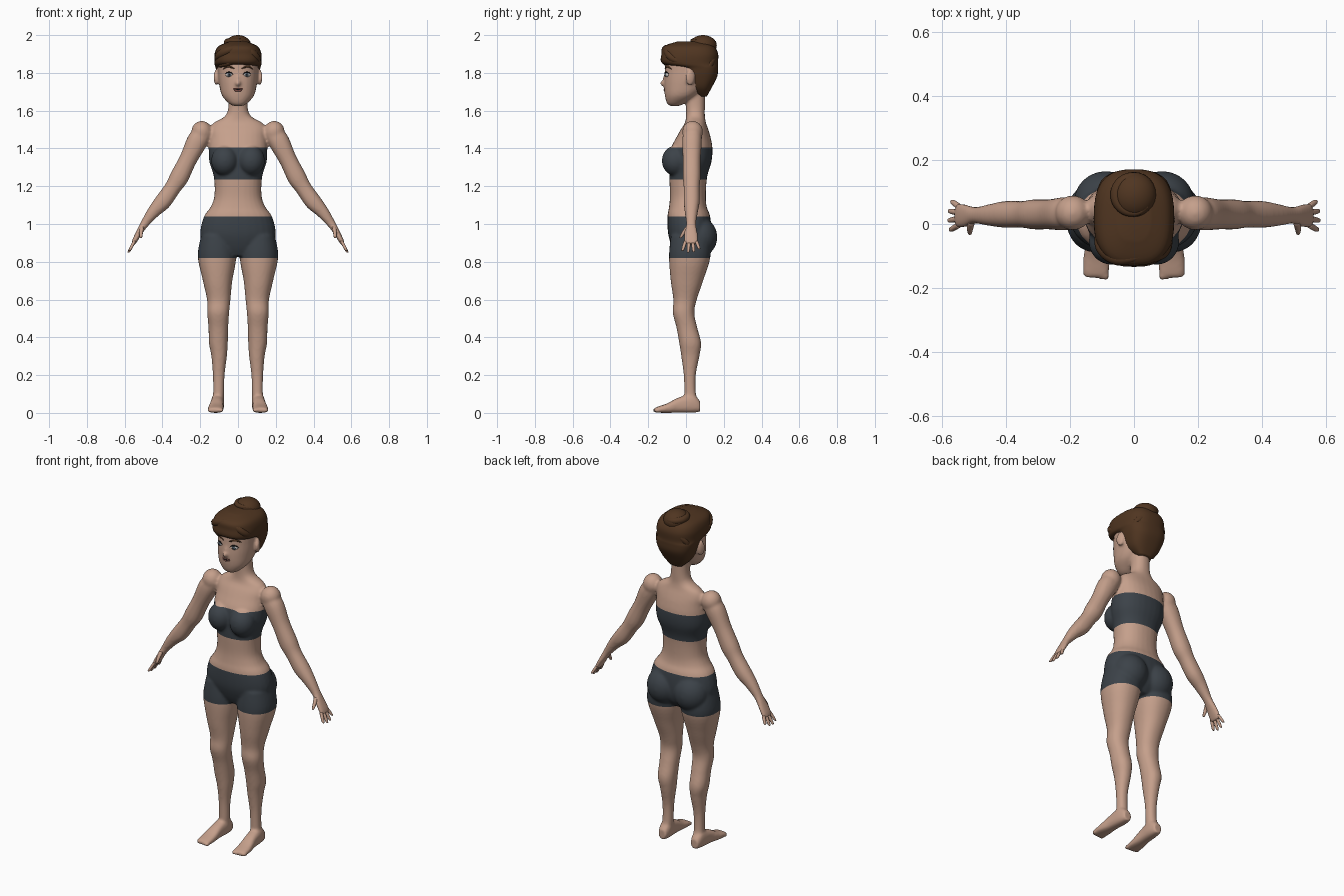
import bpy, bmesh, math
from mathutils import Vector, Matrix

if "Cube" in bpy.data.objects:
    bpy.data.objects.remove(bpy.data.objects["Cube"], do_unlink=True)

X, Y, Z = Vector((1, 0, 0)), Vector((0, 1, 0)), Vector((0, 0, 1))
SIDES = (1, -1)


def material(name, r, g, b):
    mat = bpy.data.materials.new(name)
    mat.use_nodes = True
    mat.diffuse_color = (r, g, b, 1)
    shader = next(n for n in mat.node_tree.nodes if n.type == 'BSDF_PRINCIPLED')
    shader.inputs["Base Color"].default_value = (r, g, b, 1)
    return mat


skin = material("skin", .56, .35, .26)
cloth = material("dark_cloth", .045, .055, .066)
brown = material("brown_hair", .08, .036, .015)
white = material("eye_white", .6, .57, .54)
iris_blue = material("iris_grey", .09, .12, .15)
black = material("pupil_black", .01, .01, .01)
lip_red = material("lip_rose", .3, .11, .09)


def smooth_rows(rows, steps=5):
    """Catmull-Rom interpolation of number rows."""
    out = []
    last = len(rows) - 1
    for i in range(last):
        a, b, c, d = (rows[min(max(i + k, 0), last)] for k in (-1, 0, 1, 2))
        for s in range(steps):
            t = s / steps
            out.append([q + t / 2 * (r - p + t * (2 * p - 5 * q + 4 * r - w + t * (3 * (q - r) + w - p)))
                        for p, q, r, w in zip(a, b, c, d)])
    return out + [list(rows[-1])]


def loft(bm, rows, u=X, v=Y, side=1, sides=28, power=2.2):
    """Skin superellipse rings; each row is x, y, z, radius along u, radius along v."""
    rings = []
    for x, y, z, ru, rv in smooth_rows(rows):
        ring = []
        for k in range(sides):
            a = math.tau * k / sides
            c, s = math.cos(a), math.sin(a)
            p = Vector((x, y, z))
            p += u * ru * math.copysign(abs(c) ** (2 / power), c)
            p += v * rv * math.copysign(abs(s) ** (2 / power), s)
            p.x *= side
            ring.append(bm.verts.new(p))
        rings.append(ring)
    for a, b in zip(rings, rings[1:]):
        for k in range(sides):
            n = (k + 1) % sides
            bm.faces.new((a[k], a[n], b[n], b[k]))
    bm.faces.new(rings[0])
    bm.faces.new(rings[-1])


def blob(bm, loc, size, turn=0):
    mat = Matrix.Translation(loc) @ Matrix.Rotation(turn, 4, 'Z') @ Matrix.Diagonal((*size, 1))
    bmesh.ops.create_uvsphere(bm, u_segments=24, v_segments=16, radius=1, matrix=mat)


def finish(name, bm, *mats):
    bmesh.ops.recalc_face_normals(bm, faces=bm.faces[:])
    for f in bm.faces:
        f.smooth = True
    mesh = bpy.data.meshes.new(name)
    bm.to_mesh(mesh)
    bm.free()
    for m in mats:
        mesh.materials.append(m)
    obj = bpy.data.objects.new(name, mesh)
    bpy.context.collection.objects.link(obj)
    return obj


def strand(name, points, radius, mat):
    """Tapered tube through the points."""
    curve = bpy.data.curves.new(name, 'CURVE')
    curve.dimensions = '3D'
    curve.bevel_depth = radius
    curve.bevel_resolution = 3
    curve.use_fill_caps = True
    path = smooth_rows(points)
    line = curve.splines.new('POLY')
    line.points.add(len(path) - 1)
    for i, (pt, co) in enumerate(zip(line.points, path)):
        pt.co = (*co, 1)
        pt.radius = .3 + .7 * math.sin(math.pi * i / (len(path) - 1))
    line.use_smooth = True
    curve.materials.append(mat)
    bpy.context.collection.objects.link(bpy.data.objects.new(name, curve))


# Torso and neck
body = bmesh.new()
torso = [(.02, .83, .1, .07), (.025, .88, .17, .1), (.02, .95, .2, .115), (.015, 1.04, .18, .113),
         (.01, 1.09, .145, .1), (.01, 1.15, .125, .095), (.012, 1.25, .128, .1), (.025, 1.33, .152, .11),
         (.03, 1.4, .155, .11), (.04, 1.46, .15, .09), (.045, 1.5, .15, .073), (.05, 1.535, .13, .056),
         (.05, 1.57, .07, .05), (.05, 1.62, .051, .05), (.05, 1.72, .05, .05)]
loft(body, [(0, *r) for r in torso])

# Head and nose
head = [(-.06, 1.625, .025, .025), (-.053, 1.64, .05, .048), (-.025, 1.68, .085, .087),
        (0, 1.74, .1, .116), (.013, 1.8, .106, .126), (.015, 1.87, .105, .12), (.015, 1.93, .07, .08)]
loft(body, [(0, *r) for r in head])
blob(body, (0, -.116, 1.745), (.016, .021, .017))
blob(body, (0, -.108, 1.765), (.011, .015, .032))

# Limbs and paired forms
leg = [(.11, .02, .94, .085, .1), (.111, .02, .83, .102, .11), (.108, .005, .7, .078, .086),
       (.102, -.005, .6, .062, .062), (.105, -.013, .53, .058, .057), (.104, .005, .45, .052, .055),
       (.104, .022, .37, .05, .058), (.1, .023, .3, .041, .048), (.102, .02, .2, .031, .032),
       (.103, .022, .1, .029, .031), (.108, .03, .03, .032, .04)]
foot = [(.106, .075, .034, .024, .028), (.107, .035, .05, .034, .049), (.112, -.04, .041, .035, .04),
        (.117, -.1, .025, .041, .025), (.118, -.15, .017, .041, .016), (.118, -.168, .014, .034, .012)]
arm = [(.17, .035, 1.5, .045, .045), (.215, .032, 1.44, .055, .052), (.265, .03, 1.34, .047, .047),
       (.31, .03, 1.25, .05, .047), (.347, .03, 1.19, .043, .042), (.4, .03, 1.115, .044, .042),
       (.45, .028, 1.06, .033, .034), (.495, .027, 1, .022, .026), (.52, .026, .96, .017, .034),
       (.545, .026, .915, .014, .039), (.555, .026, .895, .011, .036)]
across_arm = Vector((.85, 0, .53))
for s in SIDES:
    loft(body, leg, side=s)
    loft(body, foot, v=Z, side=s, power=2.6)
    loft(body, arm, u=across_arm, side=s)
    blob(body, (s * .192, .035, 1.488), (.055, .055, .058))      # shoulder
    blob(body, (s * .07, -.055, 1.335), (.072, .073, .08))       # bust
    blob(body, (s * .088, .07, .93), (.1, .096, .105))           # buttock
    blob(body, (s * .116, .022, 1.775), (.011, .026, .043), s * .3)  # ear
    for i in range(5):                                           # toes
        blob(body, (s * (.087 + .016 * i), -.162 + .003 * i, .014), (.011, .016, .012))

# Blend the forms into one skin, then cut the clothing lines
figure = finish("body", body, skin, cloth)
blend = figure.modifiers.new("blend", 'REMESH')
blend.mode = 'VOXEL'
blend.voxel_size = .0075
soften = figure.modifiers.new("soften", 'SMOOTH')
soften.factor = .5
soften.iterations = 6
depsgraph = bpy.context.evaluated_depsgraph_get()
blended = bpy.data.meshes.new_from_object(figure.evaluated_get(depsgraph))
figure.modifiers.clear()
bm = bmesh.new()
bm.from_mesh(blended)
garments = ((.82, 1.04, .25), (1.235, 1.405, .168))  # bottom, top, half width
for low, high, _ in garments:
    for z in (low, high):
        bmesh.ops.bisect_plane(bm, geom=bm.verts[:] + bm.edges[:] + bm.faces[:],
                               plane_co=(0, 0, z), plane_no=Z)
for f in bm.faces:
    f.smooth = True
    c = f.calc_center_median()
    f.material_index = int(any(lo < c.z < hi and abs(c.x) < w for lo, hi, w in garments))
bm.to_mesh(figure.data)
bm.free()
bpy.data.meshes.remove(blended)

# Fingers and thumbs
for s, label in zip(SIDES, ("left", "right")):
    bm = bmesh.new()
    for i, length in enumerate((.85, 1, .95, .7)):
        off = -.029 + .0193 * i
        rows = [(.548 + .032 * t * length, .026 + off * (1 + .55 * t), .91 - .062 * t * length, r, r)
                for t, r in ((0, .009), (.5, .009), (.9, .007), (1, .003))]
        loft(bm, rows, side=s, sides=10)
    loft(bm, [(.508, .008, .985, .011, .012), (.513, -.012, .955, .01, .011),
              (.514, -.026, .932, .007, .008), (.514, -.029, .925, .003, .003)], side=s, sides=10)
    finish(label + "_fingers", bm, skin)

# Hair cap and bun
bm = bmesh.new()
cap = [(.09, 1.675, .04, .02), (.075, 1.72, .085, .06), (.075, 1.78, .108, .09), (.07, 1.825, .118, .1),
       (.022, 1.85, .124, .147), (.02, 1.9, .124, .15), (.015, 1.94, .105, .135), (.03, 1.965, .05, .08)]
loft(bm, [(0, *r) for r in cap], sides=40, power=2.7)
blob(bm, (0, .09, 1.944), (.07, .073, .056))
finish("hair", bm, brown)

# Swept locks
strand("fringe_right", [(.03, -.1, 1.94), (-.05, -.108, 1.92), (-.1, -.07, 1.89), (-.108, -.01, 1.86)], .024, brown)
strand("fringe_left", [(.03, -.1, 1.94), (.07, -.098, 1.91), (.1, -.068, 1.875), (.108, -.01, 1.85)], .022, brown)
strand("fringe_lock", [(.05, -.108, 1.91), (-.01, -.112, 1.875), (-.06, -.1, 1.85), (-.1, -.055, 1.835)], .017, brown)
for s, label in zip(SIDES, ("left", "right")):
    strand(label + "_back_lock", [(s * .01, .14, 1.92), (s * .06, .142, 1.88), (s * .09, .12, 1.83),
                                  (s * .05, .135, 1.77)], .02, brown)
swirl = [(.055 * math.cos(a), .09 + .055 * math.sin(a), 1.95 + .004 * a) for a in (k * .7 for k in range(9))]
strand("bun_swirl", swirl, .02, brown)


def face_y(x):
    """Depth of the face surface at eye height."""
    return .013 - .125 * (1 - (abs(x) / .106) ** 2.2) ** (1 / 2.2)


# Eyes and brows
for s, label in zip(SIDES, ("left", "right")):
    eye = s * .046
    depth = face_y(eye)
    for part, push, size, mat in (("eye", .004, (.02, .011, .012), white),
                                  ("iris", -.003, (.0105, .007, .0105), iris_blue),
                                  ("pupil", -.007, (.005, .0045, .005), black)):
        bm = bmesh.new()
        blob(bm, (eye, depth + push, 1.79), size, s * .25 if part == "eye" else 0)
        finish(label + "_" + part, bm, mat)
    strand(label + "_lash", [(s * x, face_y(x) - .003, z) for x, z in
                             ((.025, 1.792), (.038, 1.802), (.056, 1.802), (.068, 1.794))], .0035, black)
    strand(label + "_brow", [(s * x, face_y(x), z) for x, z in
                             ((.018, 1.822), (.045, 1.833), (.062, 1.832), (.078, 1.82))], .006, brown)

# Lips
bm = bmesh.new()
blob(bm, (0, -.109, 1.718), (.029, .008, .005))
blob(bm, (0, -.108, 1.707), (.024, .01, .007))
finish("lips", bm, lip_red)
strand("mouth_line", [(x, face_y(x) - .005, 1.7125) for x in (-.026, -.01, .01, .026)], .002, black)
